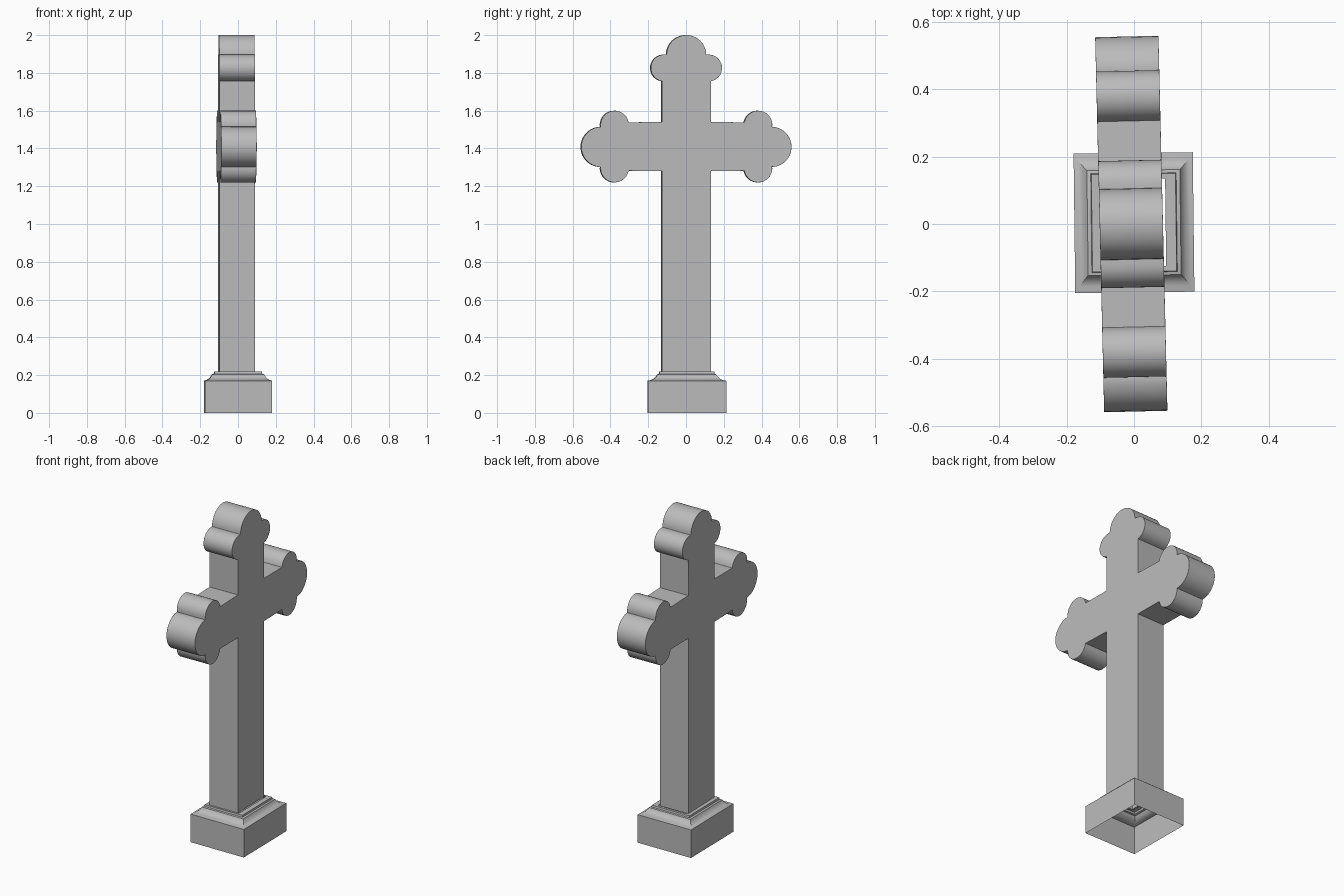
import bpy, bmesh
from math import radians, sin, cos

if "Cube" in bpy.data.objects:
    bpy.data.objects.remove(bpy.data.objects["Cube"])

stone = bpy.data.materials.new("grey stone")
stone.use_nodes = True
stone.diffuse_color = (0.5, 0.5, 0.5, 1)
stone.node_tree.nodes["Principled BSDF"].inputs["Base Color"].default_value = (0.5, 0.5, 0.5, 1)


def finish(name, bm, x, y, turn):
    bmesh.ops.recalc_face_normals(bm, faces=bm.faces)
    mesh = bpy.data.meshes.new(name)
    bm.to_mesh(mesh)
    bm.free()
    mesh.materials.append(stone)
    obj = bpy.data.objects.new(name, mesh)
    bpy.context.collection.objects.link(obj)
    obj.location = (x, y, 0)
    obj.rotation_euler.z = turn
    bpy.ops.object.select_all(action='DESELECT')
    bpy.context.view_layer.objects.active = obj
    obj.select_set(True)
    bpy.ops.object.shade_smooth_by_angle(angle=radians(35))
    return obj


def lobe(y, z, r, start, end, steps=14):
    angles = [radians(start + (end - start) * i / steps) for i in range(steps + 1)]
    return [(y + r * cos(a), z + r * sin(a)) for a in angles]


# Cross: half outline with rounded trefoil ends, mirrored and given thickness
half = [(0.13, 0.217), (0.13, 1.28)]
half += lobe(0.38, 1.295, 0.075, 190, 368)     # under the arm end
half += lobe(0.45, 1.408, 0.107, -87, 87)      # arm tip
half += lobe(0.38, 1.525, 0.075, -8, 170)      # above the arm end
half += [(0.13, 1.54)]
half += lobe(0.118, 1.826, 0.071, -80, 95)     # side of the head
half += lobe(0, 1.895, 0.105, 1, 90)           # crown
outline = half + [(-y, z) for y, z in reversed(half[:-1])]

bm = bmesh.new()
depth = 0.094
left = [bm.verts.new((depth, y, z)) for y, z in outline]
right = [bm.verts.new((-depth, y, z)) for y, z in outline]
bm.faces.new(left)
bm.faces.new(right[::-1])
for i in range(len(outline) - 1):              # foot stays open into the base
    bm.faces.new((left[i], right[i], right[i + 1], left[i + 1]))
cross = finish("cross", bm, -0.008, 0, 0.024)
bevel = cross.modifiers.new("softened rims", 'BEVEL')
bevel.width = 0.005
bevel.segments = 2
bevel.limit_method = 'ANGLE'
bevel.angle_limit = radians(60)

# Base: hollow plinth with a concave moulding and a ledge around the shaft
rings = [(0.177, 0.207, 0), (0.177, 0.207, 0.17), (0.165, 0.188, 0.174),
         (0.152, 0.172, 0.182), (0.143, 0.161, 0.193), (0.138, 0.156, 0.204),
         (0.127, 0.147, 0.207), (0.125, 0.145, 0.218), (0.094, 0.13, 0.218)]
bm = bmesh.new()
loops = [[bm.verts.new((sx * x, sy * y, z))
          for sx, sy in ((1, 1), (-1, 1), (-1, -1), (1, -1))] for x, y, z in rings]
for low, high in zip(loops, loops[1:]):
    for i in range(4):
        j = (i + 1) % 4
        bm.faces.new((low[i], low[j], high[j], high[i]))
finish("base", bm, 0, 0.004, 0.012)
